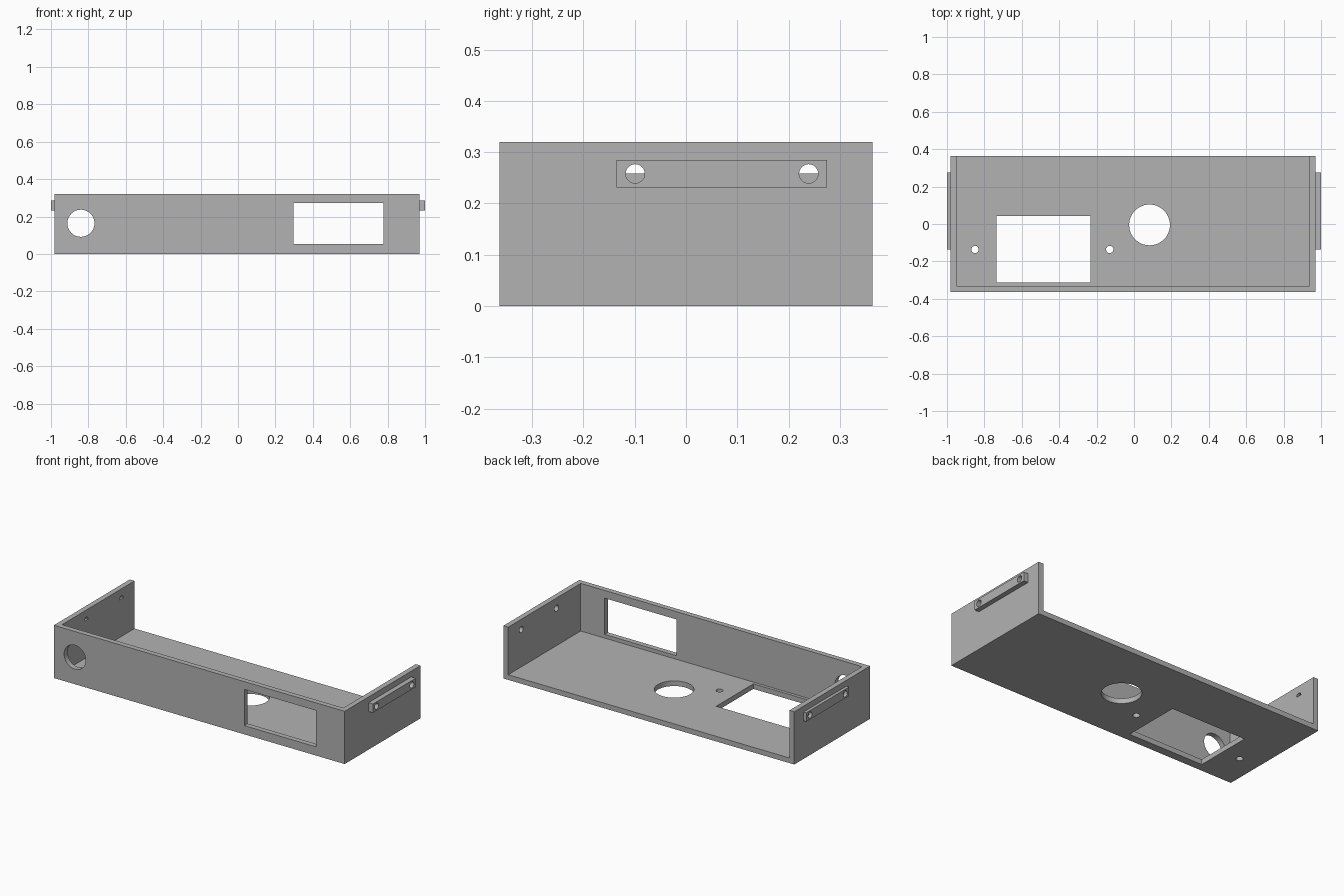
import bpy, bmesh, math
from mathutils import Matrix, Vector

if "Cube" in bpy.data.objects:
    bpy.data.objects.remove(bpy.data.objects["Cube"])

grey = bpy.data.materials.new("plain grey")
grey.diffuse_color = (0.448, 0.448, 0.448, 1)
grey.use_nodes = True
grey.node_tree.nodes["Principled BSDF"].inputs["Base Color"].default_value = grey.diffuse_color


def make(name, bm):
    me = bpy.data.meshes.new(name)
    bm.to_mesh(me)
    bm.free()
    me.materials.append(grey)
    ob = bpy.data.objects.new(name, me)
    bpy.context.collection.objects.link(ob)
    return ob


def box(name, lo, hi):
    lo, hi = Vector(lo), Vector(hi)
    bm = bmesh.new()
    bmesh.ops.create_cube(bm, size=1, matrix=Matrix.Translation((lo + hi) / 2)
                          @ Matrix.Diagonal((*(hi - lo), 1)))
    return make(name, bm)


def rod(name, centre, r, depth, axis):
    turn = {'X': Matrix.Rotation(math.pi / 2, 4, 'Y'),
            'Y': Matrix.Rotation(math.pi / 2, 4, 'X'),
            'Z': Matrix.Identity(4)}[axis]
    bm = bmesh.new()
    bmesh.ops.create_cone(bm, cap_ends=True, segments=48, radius1=r, radius2=r,
                          depth=depth, matrix=Matrix.Translation(centre) @ turn)
    return make(name, bm)


def cut(target, cutters):
    bpy.context.view_layer.objects.active = target
    for c in cutters:
        m = target.modifiers.new("cut", 'BOOLEAN')
        m.operation, m.solver, m.object = 'DIFFERENCE', 'EXACT', c
        bpy.ops.object.modifier_apply(modifier=m.name)
        bpy.data.objects.remove(c)


def smooth(ob):
    bpy.ops.object.select_all(action='DESELECT')
    ob.select_set(True)
    bpy.context.view_layer.objects.active = ob
    bpy.ops.object.shade_smooth_by_angle(angle=math.radians(30))


X0, X1, Y, H, T = -0.981, 0.9705, 0.3635, 0.32, 0.032
HOLES_Y, HOLE_Z, HOLE_R = (-0.099, 0.239), 0.258, 0.0185

# tray: floor, front wall and two side walls, open at the top and back
tray = box("tray", (X0, -Y, 0), (X1, Y, H))
cutters = [
    box("inside", (X0 + T, -Y + T, 0.031), (X1 - T, 1, 1)),
    # front wall: display window and round hole
    box("front_window", (0.297, -0.5, 0.053), (0.778, -0.345 + T, 0.273)),
    rod("front_hole", (-0.84, -0.36, 0.164), 0.0725, 0.2, 'Y'),
    # floor: socket opening, two screw holes, cable hole
    box("floor_window", (-0.735, -0.313, -0.1), (-0.233, 0.043, 0.1)),
    rod("floor_hole", (0.083, -0.005, 0), 0.109, 0.2, 'Z'),
]
cutters += [rod("floor_screw", (x, -0.136, 0), 0.0195, 0.2, 'Z') for x in (-0.85, -0.13)]
# side walls: bolt holes
cutters += [rod("side_hole", (x, y, HOLE_Z), HOLE_R, 0.2, 'X')
            for x in (X0, X1) for y in HOLES_Y]
cut(tray, cutters)
smooth(tray)

# raised mounting strips on the outside of both walls
for name, a, b in (("left_strip", -1, X0), ("right_strip", X1, 1)):
    strip = box(name, (a, -0.135, 0.231), (b, 0.275, 0.285))
    cut(strip, [rod("strip_hole", (a, y, HOLE_Z), HOLE_R, 0.2, 'X') for y in HOLES_Y])
    smooth(strip)

# half-round fillers closing the lower half of the left wall holes
for i, y in enumerate(HOLES_Y):
    filler = rod(f"hole_filler_{i + 1}", (X0 + T / 2, y, HOLE_Z), HOLE_R, T, 'X')
    cut(filler, [box("upper_half", (-1.2, y - 0.1, HOLE_Z), (-0.8, y + 0.1, 0.4))])
    smooth(filler)
